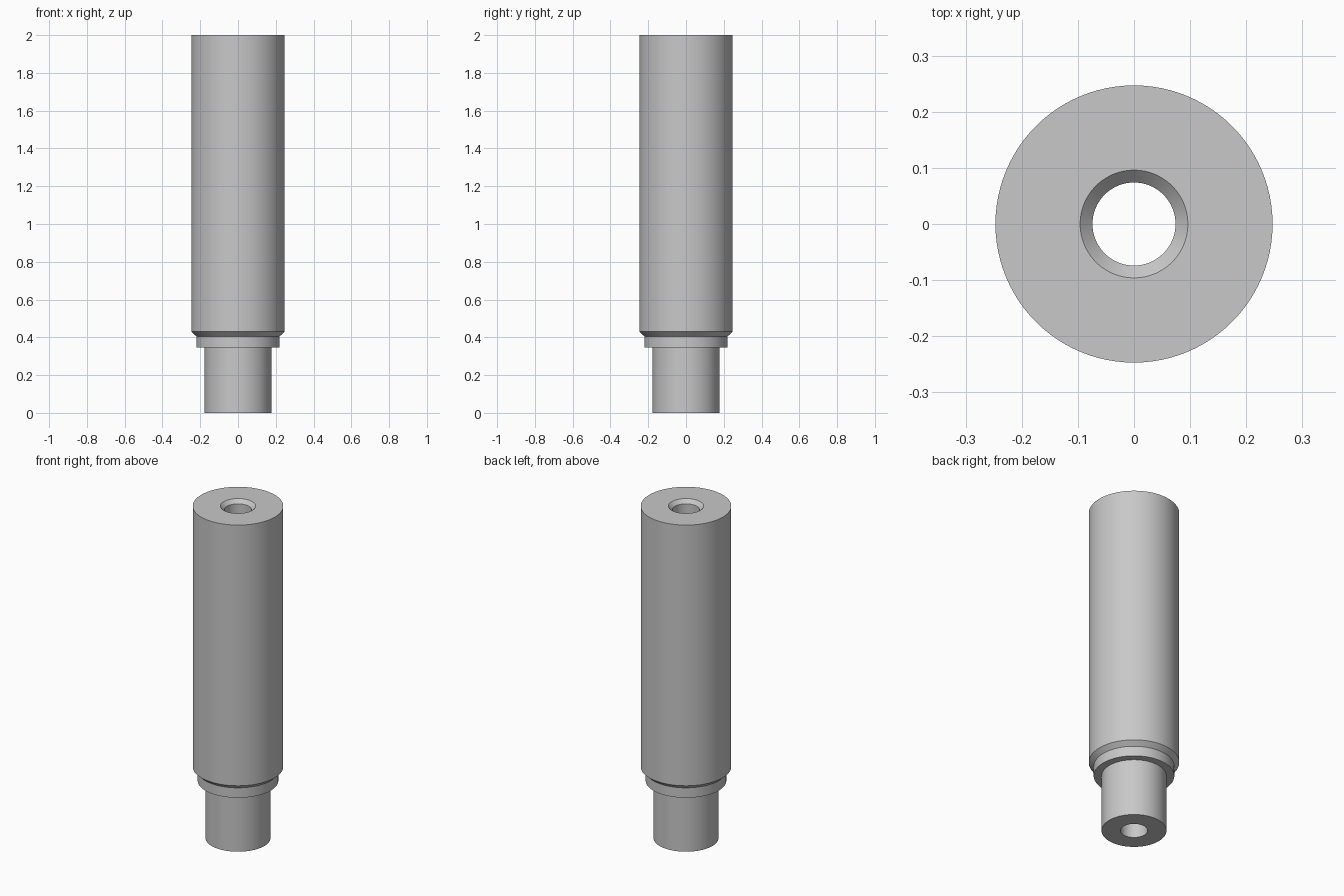
import bpy
import bmesh
import math
from mathutils import Vector

cube = bpy.data.objects.get("Cube")
if cube:
    bpy.data.objects.remove(cube, do_unlink=True)

SEGMENTS = 96

# Plain grey metal
grey = bpy.data.materials.new("grey_metal")
grey.use_nodes = True
colour = (0.58, 0.58, 0.58, 1.0)
grey.diffuse_color = colour
grey.node_tree.nodes["Principled BSDF"].inputs["Base Color"].default_value = colour


def lathe(name, profile):
    """Revolve a closed (radius, height) outline around the z axis."""
    bm = bmesh.new()
    verts = [bm.verts.new((r, 0, z)) for r, z in profile]
    edges = [bm.edges.new((v, verts[i - 1])) for i, v in enumerate(verts)]
    bmesh.ops.spin(bm, geom=verts + edges, cent=Vector(), axis=(0, 0, 1),
                   angle=math.tau, steps=SEGMENTS)
    bmesh.ops.remove_doubles(bm, verts=bm.verts, dist=1e-5)
    bmesh.ops.recalc_face_normals(bm, faces=bm.faces)
    mesh = bpy.data.meshes.new(name)
    bm.to_mesh(mesh)
    bm.free()
    mesh.materials.append(grey)
    obj = bpy.data.objects.new(name, mesh)
    bpy.context.collection.objects.link(obj)
    bpy.ops.object.select_all(action="DESELECT")
    obj.select_set(True)
    bpy.context.view_layer.objects.active = obj
    bpy.ops.object.shade_smooth_by_angle(angle=math.radians(25))
    return obj


BORE, STEM, COLLAR, BODY = 0.074, 0.177, 0.22, 0.247

# Stepped sleeve: stem, collar, tapered shoulder, body, countersunk bore
lathe("stepped_sleeve", [
    (BORE, 0), (STEM, 0),
    (STEM, 0.345), (COLLAR, 0.345),
    (COLLAR, 0.405), (BODY, 0.43),
    (BODY, 2), (0.096, 2),
    (BORE, 1.978),
])
